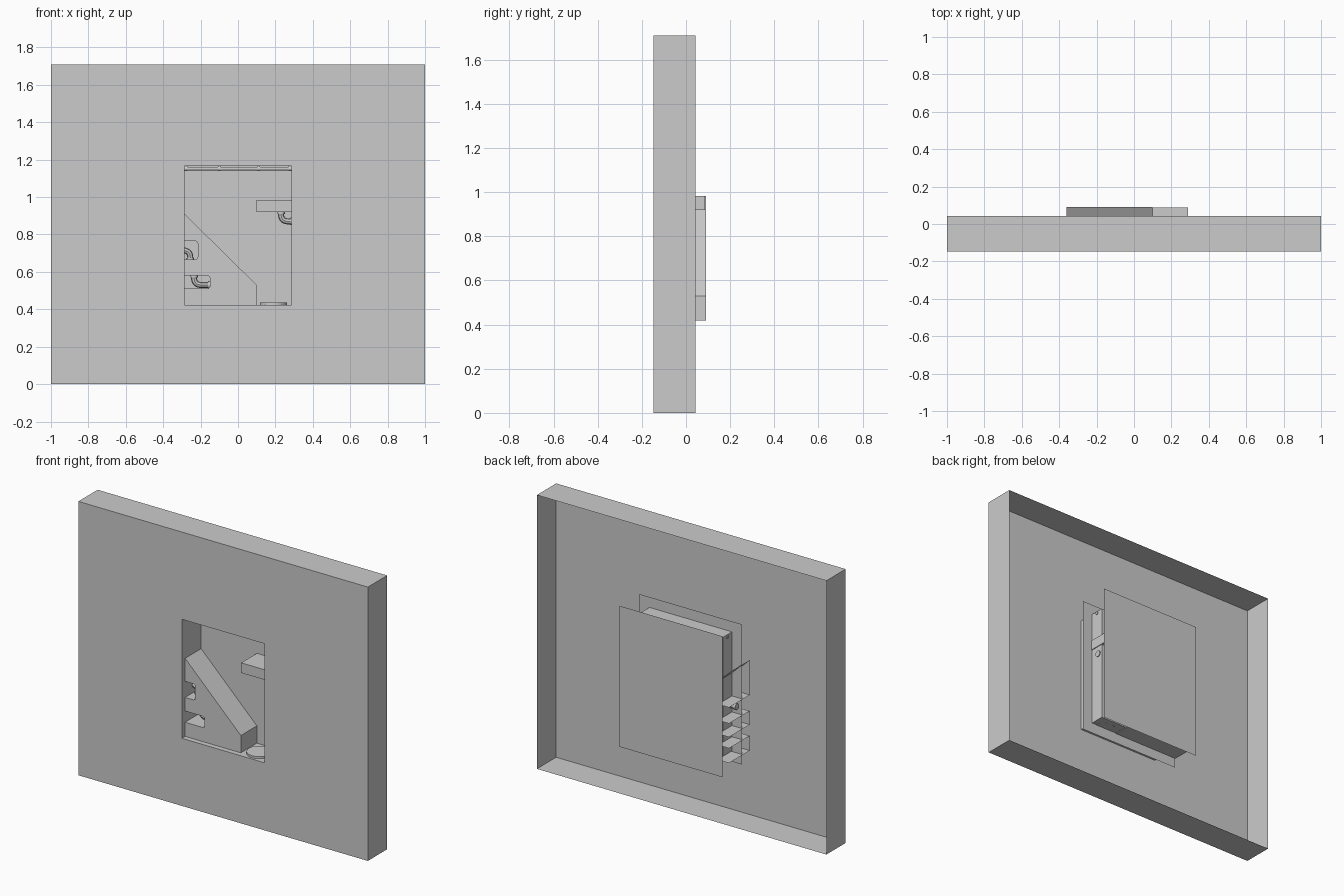
import bpy, bmesh, math
from mathutils import Vector

if "Cube" in bpy.data.objects:
    bpy.data.objects.remove(bpy.data.objects["Cube"])

grey = bpy.data.materials.new("plain grey")
grey.diffuse_color = (0.6, 0.6, 0.6, 1)
grey.use_nodes = True
grey.node_tree.nodes["Principled BSDF"].inputs["Base Color"].default_value = grey.diffuse_color


def finish(bm, name):
    bmesh.ops.recalc_face_normals(bm, faces=bm.faces)
    me = bpy.data.meshes.new(name)
    bm.to_mesh(me)
    bm.free()
    ob = bpy.data.objects.new(name, me)
    me.materials.append(grey)
    bpy.context.collection.objects.link(ob)
    return ob


def rect(y, hx, z0, z1):
    return [(-hx, y, z0), (hx, y, z0), (hx, y, z1), (-hx, y, z1)]


def loft(name, loops, cap=False):
    """Open shell through a series of rectangles, optionally closed at the end."""
    bm = bmesh.new()
    rows = [[bm.verts.new(p) for p in lp] for lp in loops]
    for a, b in zip(rows, rows[1:]):
        for i in range(4):
            j = (i + 1) % 4
            bm.faces.new((a[i], a[j], b[j], b[i]))
    if cap:
        bm.faces.new(rows[-1])
    return finish(bm, name)


def box(name, x0, x1, y0, y1, z0, z1):
    bm = bmesh.new()
    bmesh.ops.create_cube(bm, size=1)
    for v in bm.verts:
        v.co = ((x0 + x1) / 2 + v.co.x * (x1 - x0), (y0 + y1) / 2 + v.co.y * (y1 - y0),
                (z0 + z1) / 2 + v.co.z * (z1 - z0))
    return finish(bm, name)


def cylinder(name, centre, axis, radius, length, sides=16):
    bm = bmesh.new()
    bmesh.ops.create_cone(bm, cap_ends=True, segments=sides, radius1=radius,
                          radius2=radius, depth=length)
    q = Vector(axis).to_track_quat('Z', 'Y')
    for v in bm.verts:
        v.co = q @ v.co + Vector(centre)
    ob = finish(bm, name)
    smooth(ob)
    return ob


def smooth(ob):
    bpy.ops.object.select_all(action='DESELECT')
    ob.select_set(True)
    bpy.context.view_layer.objects.active = ob
    bpy.ops.object.shade_smooth_by_angle(angle=math.radians(40))


def elbow(name, start, corner, end, y, radius=0.016, bend=0.04):
    """Bent pipe in the x-z plane with a collar at both ends."""
    s, c, e = (Vector((p[0], y, p[1])) for p in (start, corner, end))
    a, b = c + (s - c).normalized() * bend, c + (e - c).normalized() * bend
    pts = [s] + [a * (1 - t) ** 2 + c * 2 * t * (1 - t) + b * t * t
                 for t in [i / 8 for i in range(9)]] + [e]
    cu = bpy.data.curves.new(name, 'CURVE')
    cu.dimensions = '3D'
    cu.bevel_depth = radius
    cu.bevel_resolution = 2
    cu.use_fill_caps = True
    sp = cu.splines.new('POLY')
    sp.points.add(len(pts) - 1)
    for p, co in zip(sp.points, pts):
        p.co = (*co, 1)
    cu.materials.append(grey)
    ob = bpy.data.objects.new(name, cu)
    bpy.context.collection.objects.link(ob)
    bpy.ops.object.select_all(action='DESELECT')
    ob.select_set(True)
    bpy.context.view_layer.objects.active = ob
    bpy.ops.object.convert(target='MESH')
    smooth(bpy.context.view_layer.objects.active)
    for tag, p, d in (("start", s, c - s), ("end", e, c - e)):
        d.normalize()
        cylinder(f"{name}_{tag}_collar", p + d * 0.005, d, radius * 1.25, 0.01)


# Wall shell, open at the back, with a window
FRONT, BACK = -0.147, 0.043
HX, Z0, Z1 = 0.285, 0.422, 1.165
loft("wall", [rect(BACK, 1, 0, 1.71), rect(FRONT, 1, 0, 1.71), rect(FRONT, HX, Z0, Z1)])
# Recess box behind the window
loft("recess", [rect(FRONT, HX, Z0, Z1), rect(BACK, HX, Z0, Z1)], cap=True)
# Flat flange round the recess
loft("recess_flange", [rect(-0.047, 0.355, 0.355, 1.23), rect(-0.047, HX, Z0, Z1)])
# Loose backing sheet
bm = bmesh.new()
bm.faces.new([bm.verts.new(p) for p in rect(0.147, 0.355, 0.35, 1.23)])
finish(bm, "backing_sheet")


# Sloping casing, open on its left and back, with two rounded notches
def notch(x, z0, z1, r=0.015):
    pts = [(-0.36, z0)]
    for cz, a0 in ((z0 + r, -90), (z1 - r, 0)):
        for i in range(5):
            t = math.radians(a0 + i * 22.5)
            pts.append((x - r + r * math.cos(t), cz + r * math.sin(t)))
    return pts + [(-0.36, z1)]


outline = [(-0.36, 0.983), (0.1, 0.53), (0.1, 0.418), (-0.36, 0.418)]
outline += notch(-0.15, 0.51, 0.58) + notch(-0.215, 0.665, 0.765)
bm = bmesh.new()
front = [bm.verts.new((x, -0.115, z)) for x, z in outline]
rear = [bm.verts.new((x, 0.09, z)) for x, z in outline]
bm.faces.new(front)
for i in range(len(outline)):
    j = (i + 1) % len(outline)
    if not (outline[i][0] == -0.36 and outline[j][0] == -0.36):
        bm.faces.new((front[i], front[j], rear[j], rear[i]))
finish(bm, "sloping_casing")

# Block on the right side
box("side_block", 0.1, 0.29, -0.112, 0.087, 0.92, 0.983)

# Bent pipes
elbow("block_pipe", (0.23, 0.92), (0.23, 0.87), (0.29, 0.87), 0.01)
elbow("upper_notch_pipe", (-0.33, 0.715), (-0.255, 0.715), (-0.255, 0.665), -0.03)
elbow("lower_notch_pipe", (-0.235, 0.58), (-0.235, 0.53), (-0.15, 0.53), -0.03)

# Tube under the recess ceiling with joint rings
cylinder("ceiling_tube", (0, 0, 1.152), (1, 0, 0), 0.010, 0.58)
for i, x in enumerate((-0.278, -0.1, 0.11, 0.278)):
    cylinder(f"tube_ring_{i}", (x, 0, 1.152), (1, 0, 0), 0.013, 0.014)

# Round plate on the recess floor
cylinder("floor_plate", (0.19, -0.06, 0.428), (0, 0, 1), 0.073, 0.014, 32)
